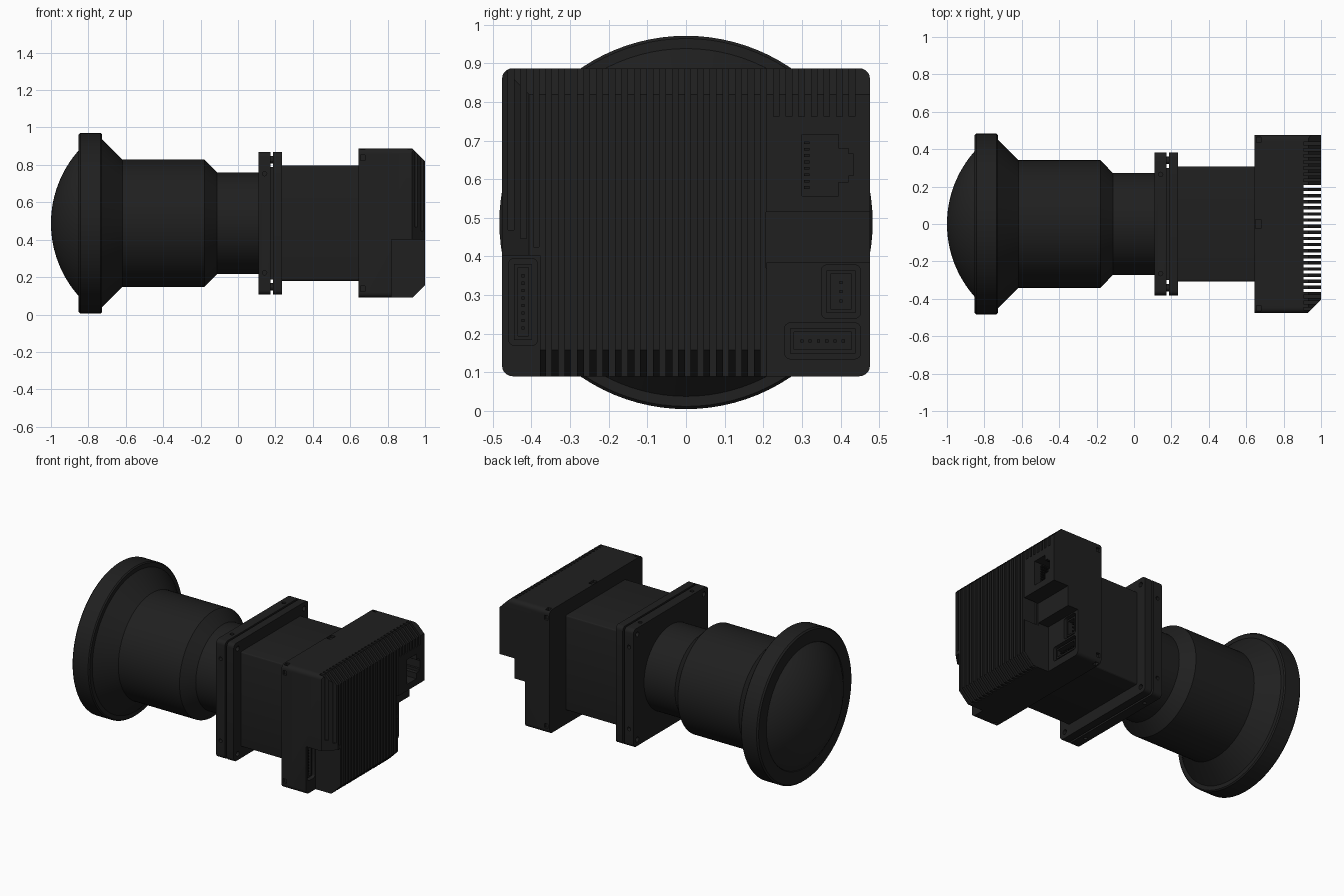
import bpy, bmesh, math
from mathutils import Vector

if "Cube" in bpy.data.objects:
    bpy.data.objects.remove(bpy.data.objects["Cube"])

CZ = 0.488


def material(name, v):
    m = bpy.data.materials.new(name)
    m.diffuse_color = (v, v, v, 1)
    m.use_nodes = True
    m.node_tree.nodes["Principled BSDF"].inputs["Base Color"].default_value = m.diffuse_color
    return m


BLACK = material("black_metal", 0.014)
GLASS = material("dark_glass", 0.018)
PIN = material("dark_pins", 0.010)


def finish(name, bm, mat=BLACK):
    bmesh.ops.recalc_face_normals(bm, faces=bm.faces)
    me = bpy.data.meshes.new(name)
    bm.to_mesh(me)
    bm.free()
    ob = bpy.data.objects.new(name, me)
    bpy.context.collection.objects.link(ob)
    me.materials.append(mat)
    return ob


def smooth(ob, deg=25):
    bpy.ops.object.select_all(action='DESELECT')
    ob.select_set(True)
    bpy.context.view_layer.objects.active = ob
    bpy.ops.object.shade_smooth_by_angle(angle=math.radians(deg))


def add_prism(bm, pts, x0, x1):
    """Extrude a (y, z) outline along x."""
    f = bm.faces.new([bm.verts.new((x0, y, z)) for y, z in pts])
    r = bmesh.ops.extrude_face_region(bm, geom=[f])
    vs = [v for v in r['geom'] if isinstance(v, bmesh.types.BMVert)]
    bmesh.ops.translate(bm, verts=vs, vec=(x1 - x0, 0, 0))


def rect(y0, y1, z0, z1, r=0, n=5):
    if not r:
        return [(y0, z0), (y1, z0), (y1, z1), (y0, z1)]
    pts = []
    for i, (y, z) in enumerate([(y1 - r, z1 - r), (y0 + r, z1 - r), (y0 + r, z0 + r), (y1 - r, z0 + r)]):
        for k in range(n + 1):
            a = math.pi / 2 * (i + k / n)
            pts.append((y + r * math.cos(a), z + r * math.sin(a)))
    return pts


def circle(y, z, r, n=16):
    return [(y + r * math.cos(2 * math.pi * i / n), z + r * math.sin(2 * math.pi * i / n)) for i in range(n)]


def prisms(name, items, mat=BLACK):
    bm = bmesh.new()
    for pts, x0, x1 in items:
        add_prism(bm, pts, x0, x1)
    return finish(name, bm, mat)


def cut(ob, cutter):
    cutter.hide_render = True
    m = ob.modifiers.new("cut", 'BOOLEAN')
    m.operation, m.solver, m.object = 'DIFFERENCE', 'EXACT', cutter
    bpy.context.view_layer.objects.active = ob
    bpy.ops.object.modifier_apply(modifier=m.name)
    bpy.data.objects.remove(cutter)


def lathe(name, profile, mat=BLACK, n=96):
    """Revolve (x, radius) points about the optical axis."""
    bm = bmesh.new()
    vs = [bm.verts.new((x, 0, CZ + r)) for x, r in profile]
    es = [bm.edges.new(p) for p in zip(vs, vs[1:])]
    bmesh.ops.spin(bm, geom=vs + es, cent=(0, 0, CZ), axis=(1, 0, 0), angle=2 * math.pi, steps=n)
    bmesh.ops.remove_doubles(bm, verts=bm.verts, dist=1e-4)
    ob = finish(name, bm, mat)
    smooth(ob)
    return ob


# Lens barrel and domed front glass
lathe("lens_barrel", [(-0.84, 0), (-0.84, 0.39), (-0.852, 0.395), (-0.852, 0.474), (-0.843, 0.483),
                      (-0.735, 0.483), (-0.728, 0.476), (-0.728, 0.45), (-0.618, 0.341), (-0.18, 0.341),
                      (-0.112, 0.272), (0.12, 0.272), (0.12, 0)])
R, a_max = 0.585, math.asin(0.392 / 0.585)
lathe("front_glass", [(-1 + R - R * math.cos(a_max * i / 16), R * math.sin(a_max * i / 16)) for i in range(17)]
      + [(-0.83, 0.392), (-0.83, 0)], GLASS)

# Mounting flanges with corner screw holes and side holes
for name, x0, x1, holes in (("front_flange", 0.11, 0.174, True), ("rear_flange", 0.186, 0.236, False)):
    fl = prisms(name, [(rect(-0.381, 0.381, CZ - 0.381, CZ + 0.381, 0.025), x0, x1)])
    cut(fl, prisms("hole_cutter", [(circle(sy * 0.34, CZ + sz * 0.34, 0.016), x0 - 0.1, x0 + 0.03) if holes else
                                   (circle(sy * 0.34, CZ + sz * 0.34, 0.016), x1 - 0.03, x1 + 0.1)
                                   for sy in (-1, 1) for sz in (-1, 1)]))
    if holes:
        bm = bmesh.new()
        for k in range(4):
            c, s = round(math.cos(k * math.pi / 2)), round(math.sin(k * math.pi / 2))
            for t in (-0.265, 0.265):
                p = Vector((0.142, c * 0.381 - s * t, CZ + s * 0.381 + c * t))
                q = Vector((0, c, s)).to_track_quat('Z', 'Y').to_matrix().to_4x4()
                q.translation = p
                bmesh.ops.create_cone(bm, cap_ends=True, segments=12, radius1=0.012, radius2=0.012,
                                      depth=0.05, matrix=q)
        cut(fl, finish("side_hole_cutter", bm))
    smooth(fl)
spacer = [(rect(-0.3, 0.3, CZ - 0.3, CZ + 0.3), 0.17, 0.19)]
spacer += [(circle(sy * 0.34, CZ + sz * 0.34, 0.02), 0.17, 0.19) for sy in (-1, 1) for sz in (-1, 1)]
prisms("flange_spacers", spacer)

# Square neck between flange and rear body
smooth(prisms("neck", [(rect(-0.308, 0.308, CZ - 0.308, CZ + 0.308, 0.012, 3), 0.23, 0.65)]))

# Rear body: rounded block with chamfered top, bottom and left edges
bm = bmesh.new()
add_prism(bm, rect(-0.476, 0.476, 0.09, 0.887, 0.027), 0.645, 1.0)
for co, no in (((0.932, 0, 0.887), (1, 0, 1)), ((0.932, 0, 0.09), (1, 0, -1)), ((0.93, -0.476, CZ), (1, -1, 0))):
    r = bmesh.ops.bisect_plane(bm, geom=bm.verts[:] + bm.edges[:] + bm.faces[:], dist=1e-5,
                               plane_co=co, plane_no=no, clear_outer=True)
    bmesh.ops.holes_fill(bm, edges=[e for e in bm.edges if e.is_boundary], sides=0)
body = finish("rear_body", bm)

# Cooling slots
slots = []
for k in range(-3, 25):
    y = -0.355 + 0.0327 * k
    z0 = 0.425 - 0.022 * (k + 1) if k < 0 else (0.0 if k < 18 else 0.762)
    slots.append((rect(y - 0.0075, y + 0.0075, z0, 1.0), 0.905, 1.1))
cut(body, prisms("slot_cutter", slots))

# Connector recesses and network socket opening
cut(body, prisms("recess_cutter", [
    (rect(-0.6, -0.378, -0.1, 0.402), 0.82, 1.1),
    (rect(0.209, 0.6, -0.1, 0.385), 0.82, 1.1),
    ([(0.30, 0.557), (0.395, 0.557), (0.395, 0.593), (0.42, 0.593), (0.42, 0.61), (0.434, 0.61),
      (0.434, 0.665), (0.42, 0.665), (0.42, 0.68), (0.395, 0.68), (0.395, 0.716), (0.30, 0.716)], 0.86, 1.1)]))
cut(body, prisms("step_cutter", [(rect(0.207, 0.6, 0.37, 0.515), 0.895, 1.1)]))

# Small corner and edge notches on the body's front rim
notches = [(rect(sy * 0.45 - 0.014, sy * 0.45 + 0.014, CZ + sz * 0.4 - 0.02, CZ + sz * 0.4 + 0.02), 0.655, 0.68)
           for sy in (-1, 1) for sz in (-1, 1)]
notches += [(rect(sy * 0.476 - 0.015, sy * 0.476 + 0.015, CZ + sz * 0.35 - 0.014, CZ + sz * 0.35 + 0.014), 0.655, 0.68)
            for sy in (-1, 1) for sz in (-1, 1)]
notches += [(rect(-0.025, 0.025, 0.872, 0.95), 0.65, 0.68)]
cut(body, prisms("notch_cutter", notches))


# Pin connectors: pocket in the body, hollow shell and a row of pins
def connector(name, y0, y1, z0, z1, pins, vertical):
    cut(body, prisms("pocket_cutter", [(rect(y0, y1, z0, z1, 0.015, 4), 0.74, 1.0)]))
    g = 0.014
    shell = prisms(name, [(rect(y0 + g, y1 - g, z0 + g, z1 - g), 0.73, 0.81)])
    cut(shell, prisms("shell_cutter", [(rect(y0 + g + 0.01, y1 - g - 0.01, z0 + g + 0.01, z1 - g - 0.01), 0.755, 0.9)]))
    cy, cz, items = (y0 + y1) / 2, (z0 + z1) / 2, []
    span = ((z1 - z0) if vertical else (y1 - y0)) - 0.09
    for i in range(pins):
        t = span * (i / (pins - 1) - 0.5)
        y, z = (cy, cz + t) if vertical else (cy + t, cz)
        items.append((rect(y - 0.004, y + 0.004, z - 0.004, z + 0.004), 0.75, 0.80))
    prisms(name + "_pins", items, PIN)


connector("left_connector", -0.459, -0.384, 0.17, 0.395, 8, True)
connector("power_connector", 0.35, 0.452, 0.24, 0.378, 3, True)
connector("lower_connector", 0.255, 0.452, 0.135, 0.228, 6, False)

# Contacts inside the network socket
prisms("socket_contacts", [(rect(0.305, 0.32, 0.575 + 0.0165 * i, 0.582 + 0.0165 * i), 0.85, 0.96)
                           for i in range(8)], PIN)
smooth(body)
